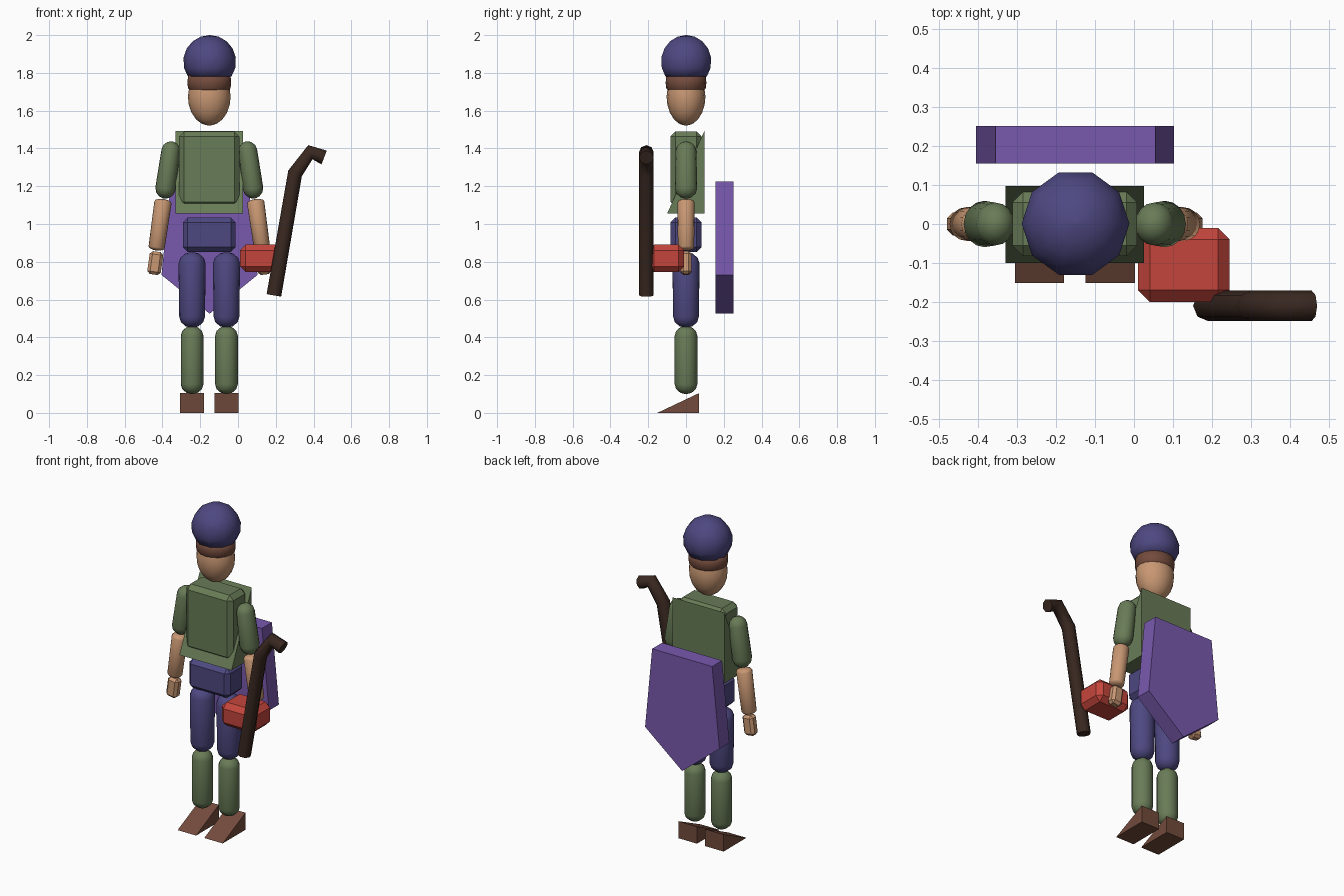
import bpy, bmesh, math
from mathutils import Matrix

if "Cube" in bpy.data.objects:
    bpy.data.objects.remove(bpy.data.objects["Cube"])

CX = -0.152  # centre line of the body


def mat(name, rgb):
    m = bpy.data.materials.new(name)
    m.diffuse_color = (*rgb, 1)
    m.use_nodes = True
    m.node_tree.nodes["Principled BSDF"].inputs["Base Color"].default_value = m.diffuse_color
    return m


GREEN = mat("green", (0.14, 0.20, 0.095))
NAVY = mat("navy", (0.075, 0.065, 0.22))
SKIN = mat("skin", (0.58, 0.31, 0.17))
BROWN = mat("brown", (0.17, 0.07, 0.045))
RED = mat("red", (0.55, 0.06, 0.045))
PURPLE = mat("purple", (0.19, 0.10, 0.42))
WOOD = mat("dark_wood", (0.04, 0.02, 0.014))


def finish(bm, name, m, loc=(0, 0, 0), tilt=0.0, smooth=False):
    bmesh.ops.recalc_face_normals(bm, faces=bm.faces)
    me = bpy.data.meshes.new(name)
    for f in bm.faces:
        f.smooth = smooth
    bm.to_mesh(me)
    bm.free()
    me.materials.append(m)
    ob = bpy.data.objects.new(name, me)
    ob.location = loc
    ob.rotation_euler[1] = tilt
    bpy.context.collection.objects.link(ob)
    return ob


def box(name, m, loc, size, bevel=0.0, tilt=0.0):
    bm = bmesh.new()
    bmesh.ops.create_cube(bm, size=1, matrix=Matrix.Diagonal((*size, 1)))
    if bevel:
        bmesh.ops.bevel(bm, geom=bm.edges[:], offset=bevel, segments=1,
                        profile=0.5, affect='EDGES')
    return finish(bm, name, m, loc, tilt)


def lathe(name, m, loc, profile, segs=16, ry=1.0, tilt=0.0):
    """Rings of (radius, z), capped; ry squashes the depth."""
    bm = bmesh.new()
    rings = []
    for r, z in profile:
        rings.append([bm.verts.new((r * math.cos(a), ry * r * math.sin(a), z))
                      for a in (2 * math.pi * i / segs for i in range(segs))])
    for a, b in zip(rings, rings[1:]):
        for i in range(segs):
            j = (i + 1) % segs
            bm.faces.new((a[i], a[j], b[j], b[i]))
    bm.faces.new(rings[0])
    bm.faces.new(rings[-1])
    return finish(bm, name, m, loc, tilt, smooth=True)


def capsule(name, m, loc, r0, r1, length, tilt=0.0, cap=1.0, ry=1.0):
    """Limb with radius r0 below and r1 above, rounded ends of height cap*r."""
    angs = [math.radians(a) for a in (8, 30, 60, 90)]
    h = length / 2
    prof = [(r0 * math.sin(a), -h + cap * r0 * (1 - math.cos(a))) for a in angs]
    prof += [(r1 * math.sin(a), h - cap * r1 * (1 - math.cos(a))) for a in angs[::-1]]
    return lathe(name, m, loc, prof, ry=ry, tilt=tilt)


def prism(name, m, outline, axis, lo, hi):
    """Extrude an outline: (y, z) along x, or (x, z) along y."""
    bm = bmesh.new()
    def put(p, t):
        return (t, p[0], p[1]) if axis == 'x' else (p[0], t, p[1])
    a = [bm.verts.new(put(p, lo)) for p in outline]
    b = [bm.verts.new(put(p, hi)) for p in outline]
    bm.faces.new(a)
    bm.faces.new(b)
    for i in range(len(a)):
        j = (i + 1) % len(a)
        bm.faces.new((a[i], a[j], b[j], b[i]))
    return finish(bm, name, m)


# hat: faceted ball cut flat at the bottom
R, HZ = 0.14, 1.86
hat = [(R * math.sin(math.radians(a)), HZ + R * math.cos(math.radians(a)))
       for a in (125, 104, 81, 60, 40, 20, 1)]
lathe("hat", NAVY, (CX + 0.002, 0.001, 0), hat, segs=10)

# hair band and head
lathe("hair", BROWN, (CX, 0, 0),
      [(0.098, 1.700), (0.112, 1.718), (0.116, 1.745), (0.112, 1.79)], ry=0.93)
head = [(0.113 * math.sin(math.radians(a)), 1.675 + 0.154 * -math.cos(math.radians(a)))
        for a in (4, 20, 38, 56, 74, 90, 110, 130)]
lathe("head", SKIN, (CX, 0, 0), head, ry=0.91)

# torso block, jacket wedge, pelvis
box("torso", GREEN, (CX, 0, 1.29), (0.32, 0.165, 0.40), 0.027)
prism("jacket", GREEN, [(0.097, 1.492), (0.097, 1.055), (-0.1, 1.055)], 'x', -0.33, 0.026)
box("pelvis", NAVY, (CX, 0, 0.943), (0.28, 0.163, 0.182), 0.025)

# arms and legs
for side, s in (("right", -1), ("left", 1)):
    t = -s * math.radians(8)
    capsule(side + "_upper_arm", GREEN, (CX + s * 0.218, 0, 1.286), 0.054, 0.050, 0.305, t, ry=1.1)
    capsule(side + "_forearm", SKIN, (CX + s * 0.262, 0, 0.996), 0.043, 0.046, 0.275, t, cap=0.4)
    box(side + "_hand", SKIN, (CX + s * 0.286, 0, 0.793), (0.072, 0.058, 0.122), 0.015, t)
    x = CX + s * 0.091
    capsule(side + "_thigh", NAVY, (x, 0, 0.651), 0.068, 0.072, 0.40, cap=0.85)
    capsule(side + "_shin", GREEN, (x, 0, 0.28), 0.060, 0.060, 0.36, cap=0.85)
    prism(side + "_shoe", BROWN, [(-0.152, 0), (0.07, 0), (0.07, 0.105)], 'x',
          x - 0.063, x + 0.063)

# shield on the back
prism("shield", PURPLE, [(-0.355, 1.225), (0.055, 1.225), (0.103, 0.73),
                         (-0.15, 0.525), (-0.405, 0.73)], 'y', 0.155, 0.252)

# red pouch
box("pouch", RED, (0.128, -0.105, 0.818), (0.235, 0.19, 0.145), 0.03)

# walking stick with a bent handle
cu = bpy.data.curves.new("walking_stick", 'CURVE')
cu.dimensions = '3D'
cu.bevel_depth = 0.039
cu.bevel_resolution = 2
cu.use_fill_caps = True
sp = cu.splines.new('POLY')
path = [(0.19, 0.622), (0.302, 1.268), (0.383, 1.38), (0.456, 1.352)]
sp.points.add(len(path) - 1)
for p, (x, z) in zip(sp.points, path):
    p.co = (x, -0.21, z, 1)
cu.materials.append(WOOD)
bpy.context.collection.objects.link(bpy.data.objects.new("walking_stick", cu))
